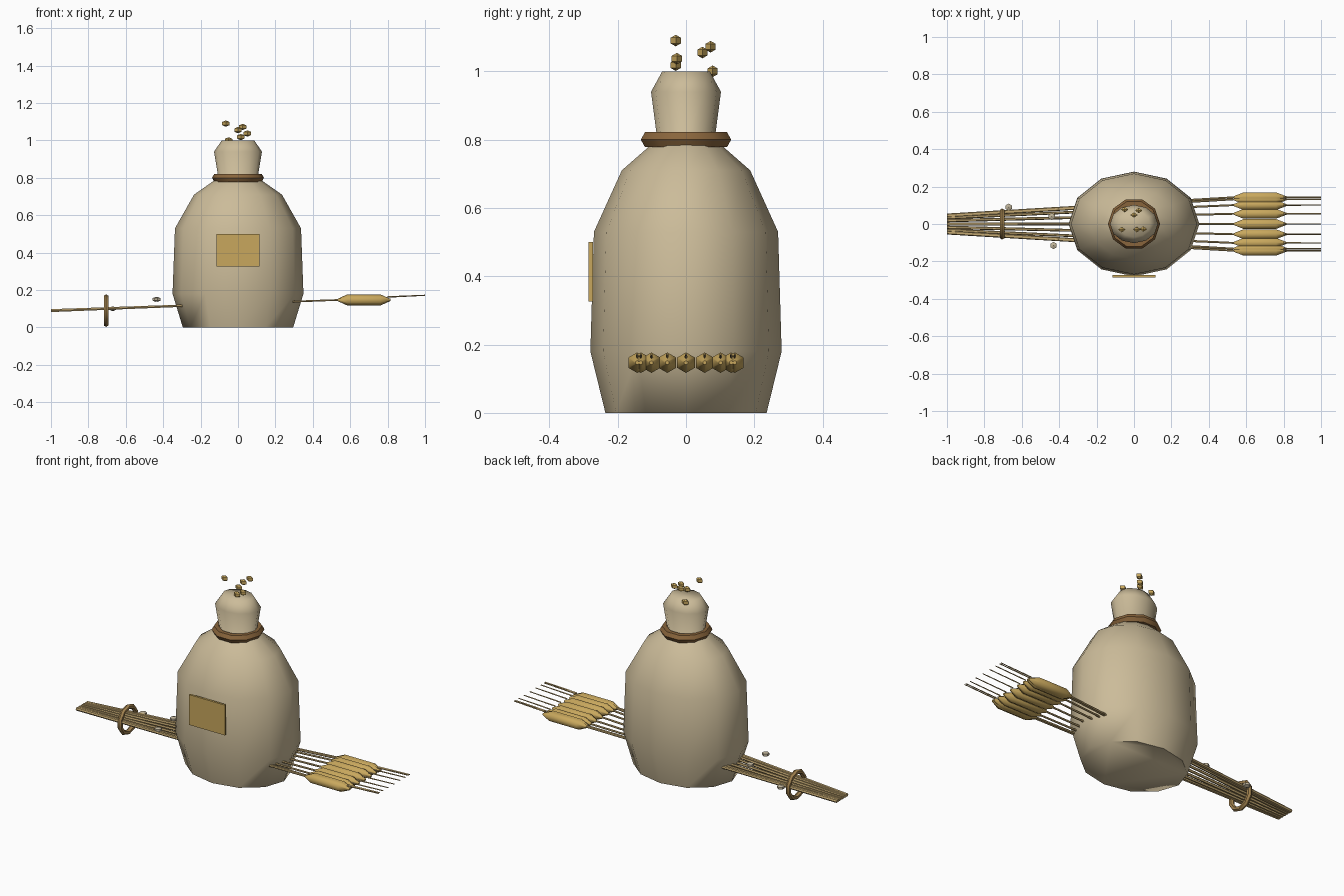
import bpy, bmesh, math
from mathutils import Matrix, Vector

cube = bpy.data.objects.get("Cube")
if cube:
    bpy.data.objects.remove(cube, do_unlink=True)


def material(name, rgb):
    m = bpy.data.materials.new(name)
    m.use_nodes = True
    m.diffuse_color = (*rgb, 1)
    m.node_tree.nodes["Principled BSDF"].inputs["Base Color"].default_value = (*rgb, 1)
    return m


BURLAP = material("burlap", (0.60, 0.50, 0.32))
GOLD = material("golden grain", (0.58, 0.39, 0.11))
STRAW = material("straw", (0.56, 0.40, 0.17))
ROPE = material("brown rope", (0.25, 0.13, 0.045))
TWINE = material("tan twine", (0.37, 0.23, 0.08))
PEBBLE = material("pale pebble", (0.52, 0.45, 0.32))


def finish(bm, name, mat, smooth=None):
    bmesh.ops.recalc_face_normals(bm, faces=bm.faces)
    me = bpy.data.meshes.new(name)
    bm.to_mesh(me)
    bm.free()
    me.materials.append(mat)
    ob = bpy.data.objects.new(name, me)
    bpy.context.collection.objects.link(ob)
    if smooth:
        bpy.ops.object.select_all(action='DESELECT')
        ob.select_set(True)
        bpy.context.view_layer.objects.active = ob
        bpy.ops.object.shade_smooth_by_angle(angle=math.radians(smooth))
    return ob


def lathe(bm, profile, sides, matrix=Matrix(), closed=False):
    """Spin (radius, height) points round z; closed profiles make rings."""
    rows = []
    for r, h in profile:
        turns = [math.tau * i / sides for i in range(sides)]
        rows.append([bm.verts.new(matrix @ Vector((r * math.cos(a), r * math.sin(a), h)))
                     for a in turns])
    pairs = list(zip(rows, rows[1:]))
    if closed:
        pairs.append((rows[-1], rows[0]))
    else:
        bm.faces.new(rows[0])
        bm.faces.new(rows[-1])
    for low, high in pairs:
        for i in range(sides):
            j = (i + 1) % sides
            bm.faces.new((low[i], low[j], high[j], high[i]))


def rod(bm, start, end, r1, r2, sides=6):
    start, end = Vector(start), Vector(end)
    axis = end - start
    turn = Matrix.Translation(start) @ axis.to_track_quat('Z', 'Y').to_matrix().to_4x4()
    lathe(bm, [(r1, 0), (r2, axis.length)], sides, turn)


def ring(name, major, minor, mat, matrix):
    bm = bmesh.new()
    section = [(major + minor * math.cos(math.tau * k / 6), minor * math.sin(math.tau * k / 6))
               for k in range(6)]
    lathe(bm, section, 10, matrix, closed=True)
    finish(bm, name, mat, 40)


def seeds(name, places, segments, radius, scale, mat):
    bm = bmesh.new()
    for p in places:
        bmesh.ops.create_uvsphere(bm, u_segments=segments, v_segments=3, radius=radius,
                                  matrix=Matrix.Translation(p) @ Matrix.Diagonal((*scale, 1)))
    finish(bm, name, mat)


# Sack body with gathered neck
bm = bmesh.new()
lathe(bm, [(0.295, 0), (0.35, 0.18), (0.337, 0.53), (0.235, 0.71), (0.135, 0.78),
           (0.105, 0.80), (0.128, 0.94), (0.087, 1.0)], 12, Matrix.Diagonal((1, 0.8, 1, 1)))
finish(bm, "sack", BURLAP, 75)

# Rope round the neck and twine round the stalks
ring("neck_rope", 0.114, 0.025, ROPE, Matrix.Translation((0, 0, 0.80)))
ring("stalk_tie", 0.073, 0.014, TWINE,
     Matrix.Translation((-0.705, 0, 0.09)) @ Matrix.Rotation(math.pi / 2, 4, 'Y'))

# Cloth patch on the front
bm = bmesh.new()
bmesh.ops.create_cube(bm, size=1, matrix=Matrix.Translation((0, -0.279, 0.413))
                      @ Matrix.Diagonal((0.23, 0.012, 0.175, 1)))
finish(bm, "front_patch", GOLD)

# Sheaf of stalks running under the sack, each with an ear and an awn
stems, ears, awns = bmesh.new(), bmesh.new(), bmesh.new()
for i in range(-4, 5):
    spread = math.sin(i * math.pi / 8)
    y = 0.143 * spread
    rod(stems, (-1, 0.047 * spread, 0.09), (0.535, y, 0.147), 0.009, 0.005)
    lathe(ears, [(0.007, 0.535), (0.03, 0.585), (0.03, 0.76), (0.006, 0.815)], 6,
          Matrix.Translation((0, y, 0.147)) @ Matrix.Rotation(math.pi / 2, 4, 'Y'))
    rod(awns, (0.80, y, 0.163), (1, y, 0.172), 0.004, 0.003, 4)
finish(stems, "wheat_stalks", STRAW)
finish(ears, "wheat_ears", GOLD, 65)
finish(awns, "wheat_awns", STRAW)

# Loose grains above the neck and pebbles beside the stalks
seeds("loose_grains", [(-0.065, -0.03, 1.09), (0, 0.048, 1.055), (0.025, 0.072, 1.072),
                       (0.05, -0.027, 1.037), (0.015, -0.03, 1.018), (-0.05, 0.078, 1.0)],
      4, 0.017, (1.35, 1, 1), GOLD)
seeds("pebbles", [(-0.67, 0.09, 0.10), (-0.44, 0.04, 0.15), (-0.43, -0.115, 0.15)],
      6, 0.022, (1, 1, 0.6), PEBBLE)
